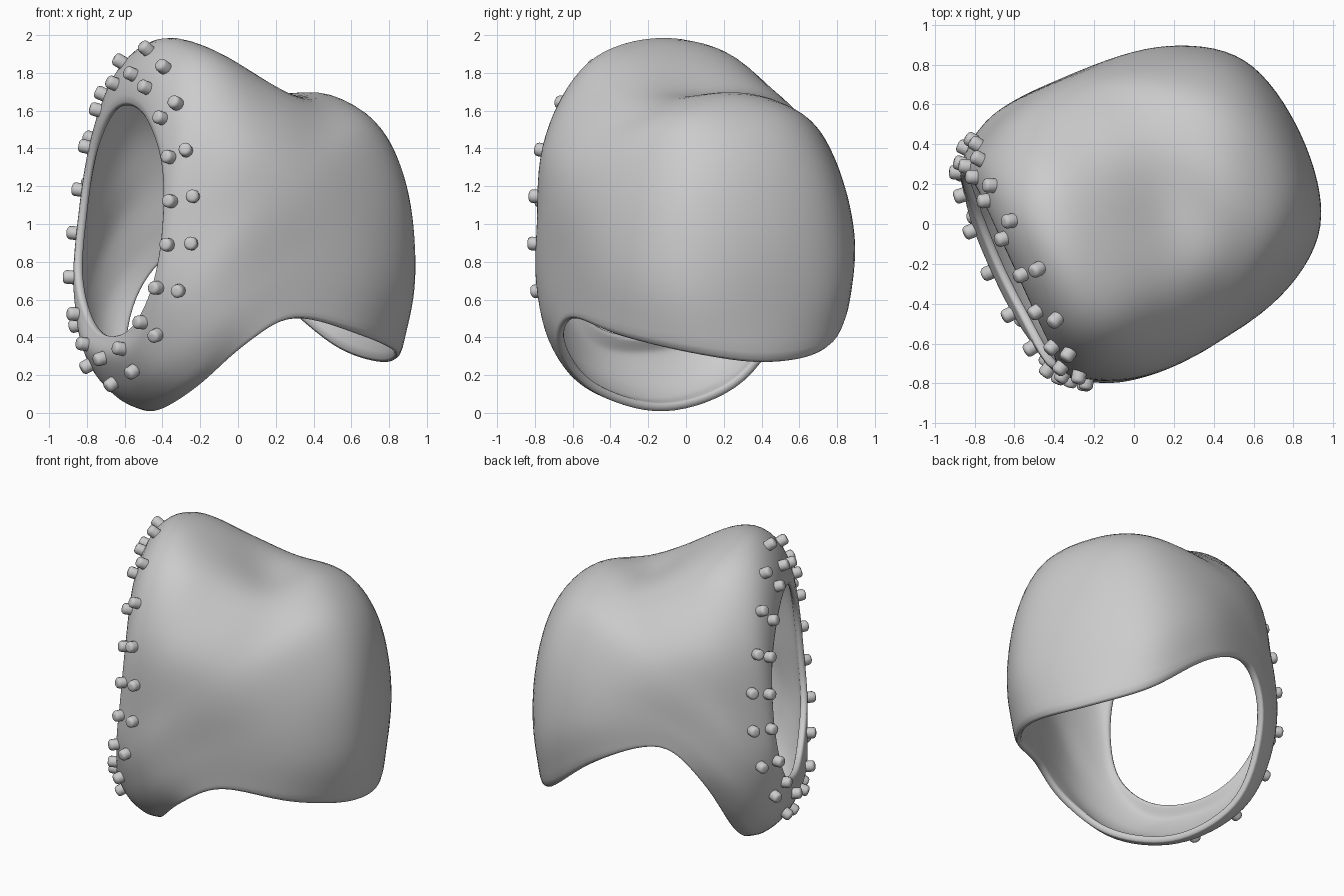
import bpy, bmesh, math
from mathutils import Vector
from mathutils.bvhtree import BVHTree

if "Cube" in bpy.data.objects:
    bpy.data.objects.remove(bpy.data.objects["Cube"])

# Local frame: u = forward (where the face opening looks), h = sideways, z = up
ANG, ROLL = math.radians(24.7), math.radians(3)
FWD = Vector((-math.cos(ANG), -math.sin(ANG), 0))
SIDE = Vector((math.sin(ANG), -math.cos(ANG), 0))
V0 = -0.045


def place(u, h, z):
    """Local to world, with a slight sideways roll."""
    z -= 1
    hh = h * math.cos(ROLL) + z * math.sin(ROLL)
    zz = z * math.cos(ROLL) - h * math.sin(ROLL)
    return FWD * u + SIDE * (hh + V0) + Vector((0, 0, zz + 1))


def spline(pts, i, t, closed=False):
    """Catmull-Rom point on segment i."""
    n = len(pts)
    p = []
    for k in range(i - 1, i + 3):
        if closed:
            p.append(pts[k % n])
        elif k < 0:
            p.append(pts[0] * 2 - pts[1])
        elif k >= n:
            p.append(pts[-1] * 2 - pts[-2])
        else:
            p.append(pts[k])
    a, b, c, d = p
    return 0.5 * (2 * b + (c - a) * t + (2 * a - 5 * b + 4 * c - d) * t * t
                  + (3 * b - a - 3 * c + d) * t ** 3)


def resample(pts, count):
    """Even spacing along the smooth path."""
    fine = [spline(pts, i, k / 12) for i in range(len(pts) - 1) for k in range(12)] + [pts[-1]]
    dist = [0]
    for a, b in zip(fine, fine[1:]):
        dist.append(dist[-1] + (b - a).length)
    out, k = [], 0
    for i in range(count):
        goal = dist[-1] * i / (count - 1)
        while k < len(fine) - 2 and dist[k + 1] < goal:
            k += 1
        out.append(fine[k].lerp(fine[k + 1], (goal - dist[k]) / (dist[k + 1] - dist[k])))
    return out


# Paths from the face rim to the bottom edge: over the crown first, down to the chin last
PATHS = [
    [(.65, 0, 1.63), (.61, 0, 1.79), (.53, 0, 1.92), (.38, 0, 2.0), (.1, 0, 1.88), (-.22, 0, 1.68),
     (-.52, 0, 1.7), (-.83, 0, 1.44), (-.95, 0, .9), (-.9, 0, .26)],
    [(.65, .24, 1.56), (.61, .3, 1.71), (.5, .36, 1.85), (.3, .41, 1.88), (0, .41, 1.75),
     (-.3, .41, 1.62), (-.6, .41, 1.54), (-.79, .45, 1.2), (-.85, .46, .72), (-.79, .42, .33)],
    [(.65, .45, 1.33), (.61, .53, 1.42), (.5, .61, 1.5), (.25, .71, 1.47), (-.1, .73, 1.32),
     (-.36, .72, 1.05), (-.48, .71, .75), (-.45, .69, .44)],
    [(.67, .52, 1.0), (.64, .58, 1.02), (.52, .67, 1.03), (.32, .76, .98), (.1, .77, .8), (-.02, .76, .54)],
    [(.7, .48, .7), (.68, .55, .66), (.57, .65, .6), (.42, .71, .5), (.25, .71, .39)],
    [(.71, .28, .48), (.73, .33, .37), (.64, .42, .25), (.52, .46, .17), (.42, .45, .14)],
    [(.72, 0, .41), (.75, 0, .3), (.67, 0, .14), (.57, 0, .04), (.47, 0, 0)],
]
# the lower edge arches higher on the far side
LIFT = [0, 0, .2, .27, .17, .0, 0]
ROWS, SUB = 28, 4

# Hood shell: sheet between the two openings, mirrored sideways
half = [resample([Vector(p) for p in path], ROWS) for path in PATHS]
mirrored = []
for col, lift in zip(half[-2:0:-1], LIFT[-2:0:-1]):
    mirrored.append([Vector((p.x, -p.y, p.z + lift * (r / (ROWS - 1)) ** 2)) for r, p in enumerate(col)])
cols = half + mirrored
bm = bmesh.new()
grid = []
for r in range(ROWS):
    ring = [col[r] for col in cols]
    grid.append([bm.verts.new(place(*spline(ring, i, k / SUB, True)))
                 for i in range(len(ring)) for k in range(SUB)])
n = len(grid[0])
for r in range(ROWS - 1):
    for c in range(n):
        d = (c + 1) % n
        bm.faces.new((grid[r][c], grid[r + 1][c], grid[r + 1][d], grid[r][d]))
bm.normal_update()
# make the normals face outward, judged at the back of the head
back = min(bm.faces, key=lambda f: f.calc_center_median().dot(FWD))
if back.normal.dot(FWD) > 0:
    bmesh.ops.reverse_faces(bm, faces=bm.faces[:])
    bm.normal_update()
surface = BVHTree.FromBMesh(bm)
for f in bm.faces:
    f.smooth = True
mesh = bpy.data.meshes.new("hood_shell")
bm.to_mesh(mesh)
bm.free()
shell = bpy.data.objects.new("hood_shell", mesh)
bpy.context.collection.objects.link(shell)
thick = shell.modifiers.new("thickness", 'SOLIDIFY')
thick.thickness = 0.045
thick.offset = -1
shell.modifiers.new("round", 'SUBSURF').levels = 1

# Studs: two rings of rounded pegs around the face opening (sideways, height)
INNER = [(0, 1.79), (.2, 1.73), (.4, 1.58), (.52, 1.38), (.57, 1.15), (.58, .92), (.54, .69),
         (.42, .5), (.23, .35), (0, .29)]
OUTER = [(0, 1.92), (.27, 1.84), (.46, 1.66), (.59, 1.42), (.645, 1.18), (.66, .93), (.63, .68),
         (.5, .44), (.28, .24), (0, .16)]


def stud_mesh():
    b = bmesh.new()
    bmesh.ops.create_cone(b, cap_ends=True, segments=12, radius1=.036, radius2=.036, depth=.095)
    caps = [e for e in b.edges if abs(e.verts[0].co.z - e.verts[1].co.z) < 1e-5]
    bmesh.ops.bevel(b, geom=caps, offset=.02, segments=3, profile=.5, affect='EDGES')
    for f in b.faces:
        f.smooth = True
    m = bpy.data.meshes.new("stud")
    b.to_mesh(m)
    b.free()
    return m


peg = stud_mesh()
for name, ring in (("inner_stud", INNER), ("outer_stud", OUTER)):
    for h, z in ring:
        for s in ((1, -1) if h else (1,)):
            hit, normal, _, _ = surface.ray_cast(place(2, h * s, z), -FWD)
            if hit is None:
                hit, normal, _, _ = surface.find_nearest(place(.6, h * s, z))
            ob = bpy.data.objects.new(name, peg)
            ob.location = hit + normal * .006
            ob.rotation_mode = 'QUATERNION'
            ob.rotation_quaternion = normal.to_track_quat('Z', 'Y')
            bpy.context.collection.objects.link(ob)
